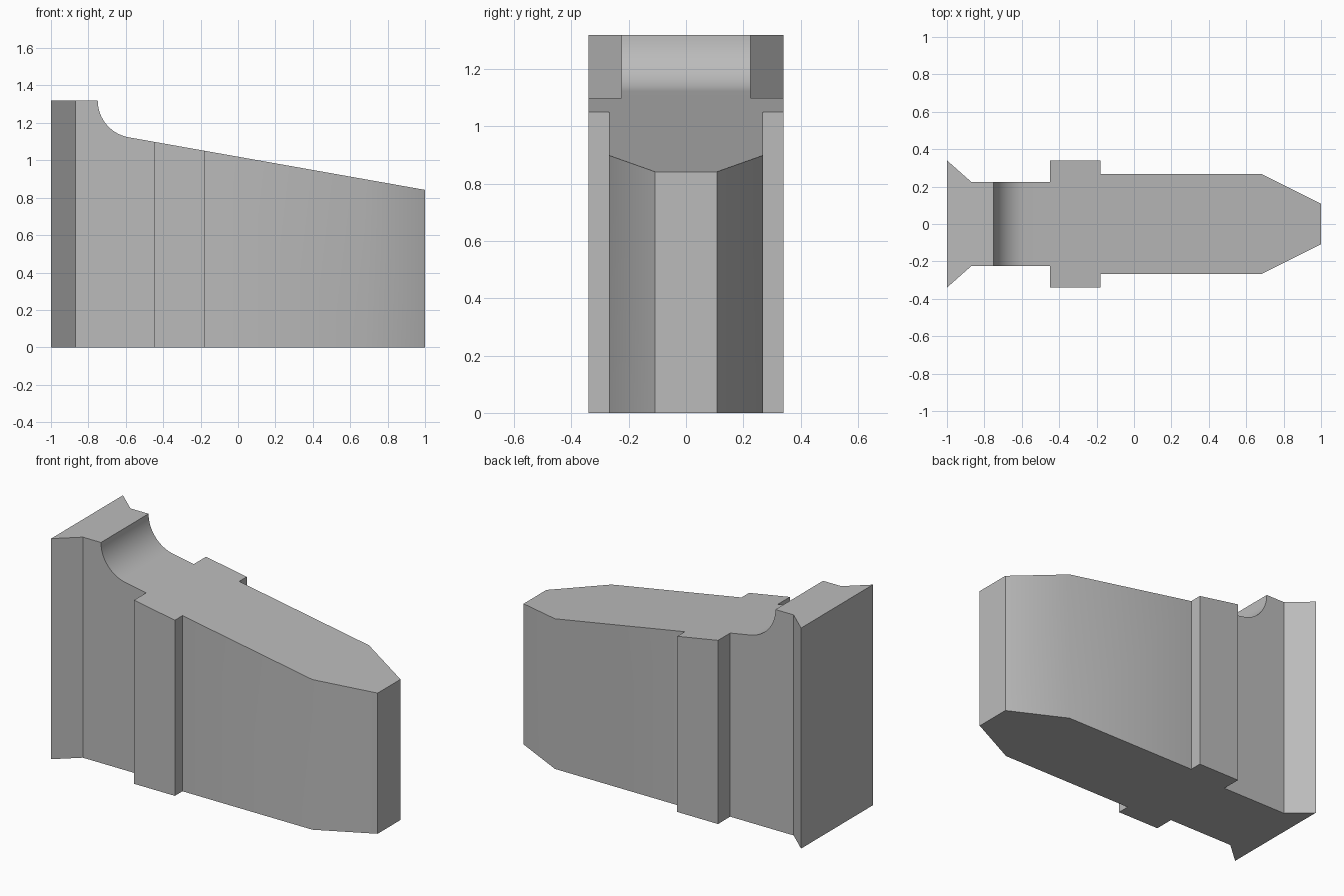
import bpy, bmesh, math
from mathutils import Vector

if "Cube" in bpy.data.objects:
    bpy.data.objects.remove(bpy.data.objects["Cube"])

grey = bpy.data.materials.new("plain grey")
grey.diffuse_color = (0.5, 0.5, 0.5, 1)
grey.use_nodes = True
grey.node_tree.nodes["Principled BSDF"].inputs["Base Color"].default_value = grey.diffuse_color


def prism(name, points, offset):
    """Extrude a closed planar outline along offset."""
    bm = bmesh.new()
    face = bm.faces.new([bm.verts.new(p) for p in points])
    ext = bmesh.ops.extrude_face_region(bm, geom=[face])
    moved = [g for g in ext["geom"] if isinstance(g, bmesh.types.BMVert)]
    bmesh.ops.translate(bm, verts=moved, vec=Vector(offset))
    bmesh.ops.recalc_face_normals(bm, faces=bm.faces[:])
    mesh = bpy.data.meshes.new(name)
    bm.to_mesh(mesh)
    bm.free()
    mesh.materials.append(grey)
    obj = bpy.data.objects.new(name, mesh)
    bpy.context.collection.objects.link(obj)
    return obj


# Plan outline: flared back, waist, raised band, body, tapered nose (mirrored in y)
half = [(-1, 0.34), (-0.87, 0.225), (-0.45, 0.225), (-0.45, 0.34), (-0.18, 0.34),
        (-0.18, 0.268), (0.68, 0.268), (1, 0.108)]
plan = half + [(x, -y) for x, y in reversed(half)]
body = prism("wedge_body", [(x, y, 0) for x, y in plan], (0, 0, 1.32))

# Cutter for the sloping top with its concave fillet
slope = math.atan(0.178)
steps = 16
profile = [(-0.75, 1.5)]
for i in range(steps + 1):
    a = math.pi / 2 + (slope - math.pi / 2) * i / steps
    profile.append((-0.55 - 0.2 * math.sin(a), 1.32 - 0.2 * math.cos(a)))
profile += [(1.2, 0.842 - 0.2 * 0.178), (1.2, 1.5)]
cutter = prism("top_cutter", [(x, -0.6, z) for x, z in profile], (0, 1.2, 0))
cutter.hide_render = True

cut = body.modifiers.new("top cut", 'BOOLEAN')
cut.operation = 'DIFFERENCE'
cut.solver = 'EXACT'
cut.object = cutter
bpy.context.view_layer.objects.active = body
body.select_set(True)
bpy.ops.object.modifier_apply(modifier=cut.name)
bpy.data.objects.remove(cutter)

# Soft fillet and nose, crisp corners elsewhere
bpy.ops.object.shade_smooth_by_angle(angle=math.radians(30))
